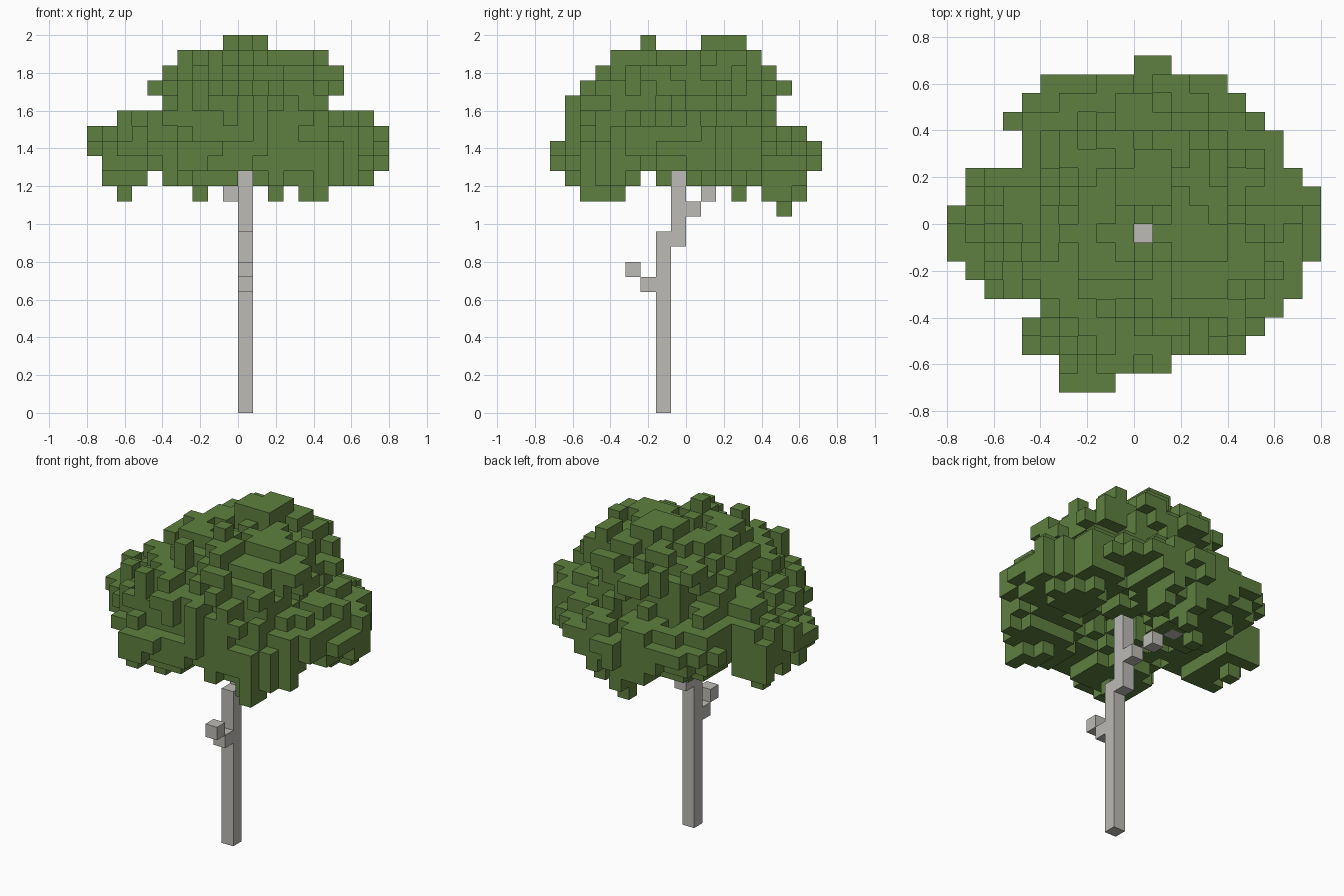
import bpy
import bmesh
import random
from mathutils import Vector

random.seed(7)
CELL = 0.08

cube = bpy.data.objects.get("Cube")
if cube:
    bpy.data.objects.remove(cube)


def make_material(name, colour):
    mat = bpy.data.materials.new(name)
    mat.use_nodes = True
    mat.diffuse_color = colour
    mat.node_tree.nodes["Principled BSDF"].inputs["Base Color"].default_value = colour
    return mat


def build_blocks(name, cells, mat):
    """Skin a set of grid cells, keeping only the exposed block faces."""
    bm = bmesh.new()
    corners = {}

    def vert(p):
        if p not in corners:
            corners[p] = bm.verts.new(Vector(p) * CELL)
        return corners[p]

    for cell in sorted(cells):
        for axis in range(3):
            for side in (0, 1):
                other = list(cell)
                other[axis] += 2 * side - 1
                if tuple(other) in cells:
                    continue
                u, v = (axis + 1) % 3, (axis + 2) % 3
                loop = []
                for a, b in ((0, 0), (1, 0), (1, 1), (0, 1)):
                    p = list(cell)
                    p[axis] += side
                    p[u] += a
                    p[v] += b
                    loop.append(vert(tuple(p)))
                bm.faces.new(loop if side else loop[::-1])
    mesh = bpy.data.meshes.new(name)
    bm.to_mesh(mesh)
    bm.free()
    mesh.materials.append(mat)
    obj = bpy.data.objects.new(name, mesh)
    bpy.context.collection.objects.link(obj)
    return obj


bark = make_material("pale grey bark", (0.51, 0.495, 0.465, 1))
leaf = make_material("leaf green", (0.112, 0.216, 0.05, 1))

# Trunk with one step backwards, and its side branches
trunk = {(0, -2, k) for k in range(12)} | {(0, -1, k) for k in range(11, 22)}
low_branch = {(0, -3, 8), (0, -4, 9)}
high_branch = {(0, 0, 13), (-1, 1, 14), (-2, 2, 15), (-2, 3, 16)}
wood = trunk | low_branch | high_branch

# Canopy outline: x range of each row, front to back
rows = [(-4, -1), (-4, 2), (-6, 6), (-6, 7), (-5, 8), (-8, 9), (-9, 9), (-10, 10),
        (-10, 10), (-10, 10), (-9, 10), (-9, 9), (-6, 8), (-6, 8), (-7, 7),
        (-6, 7), (-5, 5), (0, 2)]
outline = {(i, j - 9) for j, (a, b) in enumerate(rows) for i in range(a, b)}

# Canopy layers from the lowest upwards: x and y ranges
layers = [(-9, 9, -8, 8), (-9, 10, -9, 9), (-10, 10, -9, 9), (-10, 10, -8, 8),
          (-8, 9, -8, 6), (-5, 6, -8, 6), (-6, 7, -8, 7), (-5, 7, -6, 6), (-4, 6, -5, 5)]
BASE = 15
WIDEST = 17
lobes = [(-7.5, 0.5), (-2.5, 3.5), (-2.5, -6), (5, -5.5), (7.5, 1.5), (0.5, 6.5)]


def inside(i, j, layer, shrink):
    x0, x1, y0, y1 = layers[layer]
    dx = abs(i + 0.5 - (x0 + x1) / 2) / ((x1 - x0) / 2 - shrink)
    dy = abs(j + 0.5 - (y0 + y1) / 2) / ((y1 - y0) / 2 - shrink)
    return dx ** 2.5 + dy ** 2.5 <= 1


def under_lobe(i, j, reach):
    return any((i + 0.5 - x) ** 2 + (j + 0.5 - y) ** 2 < reach ** 2 for x, y in lobes)


canopy = set()
for n in range(len(layers)):
    k = BASE + n
    for i, j in sorted(outline):
        full = inside(i, j, n, 0)
        core = inside(i, j, n, 1.2)
        if k == WIDEST:
            full = True
            core = core or random.random() < 0.75
        if not full or not (core or random.random() < 0.5):
            continue
        # Break up the terraces on top
        if k > WIDEST and random.random() < 0.3:
            if n + 1 == len(layers) or not inside(i, j, n + 1, 0.6):
                continue
        # Hollow underside between hanging lobes
        if k == BASE and not under_lobe(i, j, 2.7):
            continue
        if k == BASE + 1 and not under_lobe(i, j, 3.9) and random.random() < 0.8:
            continue
        if k <= WIDEST and i * i + (j + 1) ** 2 < 5:
            continue
        # Openings that show the trunk
        if k == BASE and ((i == 0 and j < 0) or (j == -1 and i > 0) or i == -6):
            continue
        canopy.add((i, j, k))

# Crown tufts and hanging drops
crown = [(i, j) for i in range(-1, 2) for j in range(1, 4) if (i, j) != (-1, 3)] + [(0, -3)]
for i, j in crown:
    canopy |= {(i, j, 24), (i, j, 23)}
drops = [(-8, 1), (-3, 3), (2, 6), (2, 5), (0, 5), (0, 6), (0, 7), (4, -6), (5, -6),
         (4, -5), (5, -7), (-3, -6)]
for i, j in drops:
    canopy |= {(i, j, 14), (i, j, 15), (i, j, 16)}
canopy.add((0, 6, 13))

# Keep the shaft above the trunk open, and drop any loose blocks
canopy = {c for c in canopy if c[:2] != (0, -1)} - wood
steps = [(1, 0, 0), (-1, 0, 0), (0, 1, 0), (0, -1, 0), (0, 0, 1), (0, 0, -1)]
todo = [(2, 2, 20)]
joined = set(todo)
while todo:
    c = todo.pop()
    for s in steps:
        near = tuple(a + b for a, b in zip(c, s))
        if near in canopy and near not in joined:
            joined.add(near)
            todo.append(near)

build_blocks("trunk", trunk, bark)
build_blocks("low_branch", low_branch, bark)
build_blocks("high_branch", high_branch, bark)
build_blocks("leaf_canopy", joined, leaf)
